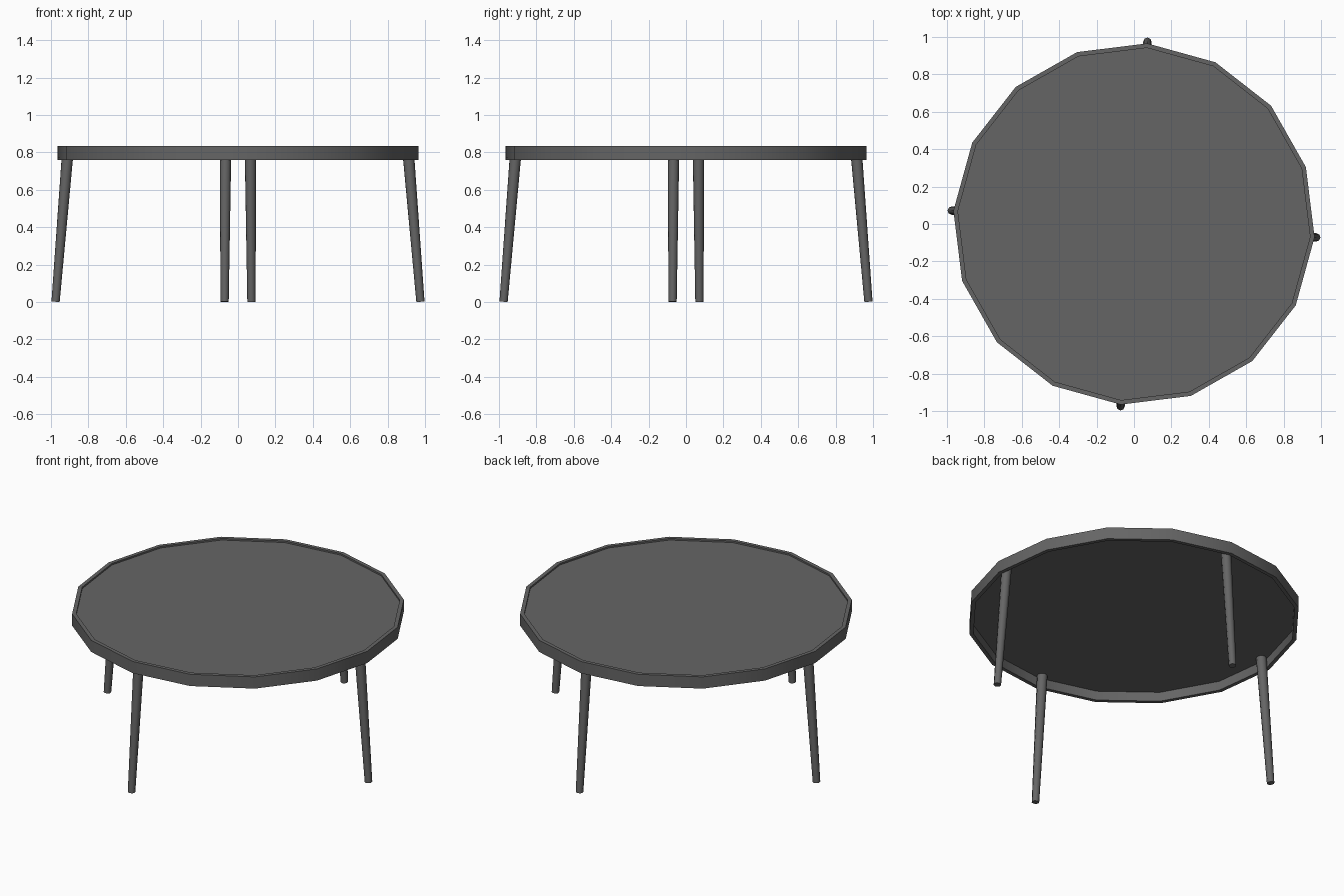
import bpy, bmesh, math
from mathutils import Vector

cube = bpy.data.objects.get("Cube")
if cube:
    bpy.data.objects.remove(cube, do_unlink=True)

SIDES = 16
TURN = math.radians(-4.2)      # twist of the whole table about z
GREY = (0.13, 0.13, 0.13, 1)

mat = bpy.data.materials.new("dark_grey")
mat.use_nodes = True
mat.diffuse_color = GREY
bsdf = mat.node_tree.nodes["Principled BSDF"]
bsdf.inputs["Base Color"].default_value = GREY
bsdf.inputs["Roughness"].default_value = 0.8


def finish(name, bm, smooth_angle):
    bmesh.ops.recalc_face_normals(bm, faces=bm.faces)
    mesh = bpy.data.meshes.new(name)
    bm.to_mesh(mesh)
    bm.free()
    mesh.materials.append(mat)
    obj = bpy.data.objects.new(name, mesh)
    bpy.context.collection.objects.link(obj)
    bpy.ops.object.select_all(action='DESELECT')
    obj.select_set(True)
    bpy.context.view_layer.objects.active = obj
    bpy.ops.object.shade_smooth_by_angle(angle=math.radians(smooth_angle))
    return obj


def ring(bm, radius, z):
    angles = [TURN + math.tau * i / SIDES for i in range(SIDES)]
    return [bm.verts.new((radius * math.cos(a), radius * math.sin(a), z)) for a in angles]


def bridge(bm, a, b):
    for i in range(SIDES):
        j = (i + 1) % SIDES
        bm.faces.new((a[i], a[j], b[j], b[i]))


# Raised rim: closed rectangular section swept round the polygon
bm = bmesh.new()
section = [(0.968, 0.76), (0.968, 0.835), (0.944, 0.835), (0.944, 0.76)]
rings = [ring(bm, r, z) for r, z in section]
for k in range(4):
    bridge(bm, rings[k], rings[(k + 1) % 4])
finish("table_rim", bm, 30)

# Thin panel set just below the top of the rim
bm = bmesh.new()
low, high = ring(bm, 0.946, 0.819), ring(bm, 0.946, 0.825)
bridge(bm, low, high)
bm.faces.new(low)
bm.faces.new(high)
finish("table_panel", bm, 30)

# Four splayed, tapered legs under the rim's corners
for n, name in enumerate(("left_leg", "back_leg", "right_leg", "front_leg")):
    a = TURN + n * math.pi / 2
    out = Vector((math.cos(a), math.sin(a), 0))
    foot = out * 0.978 + Vector((0, 0, 0.002))
    head = out * 0.911 + Vector((0, 0, 0.82))
    axis = head - foot
    bm = bmesh.new()
    bmesh.ops.create_cone(bm, cap_ends=True, segments=8, radius1=0.022,
                          radius2=0.031, depth=axis.length)
    leg = finish(name, bm, 50)
    leg.location = (foot + head) / 2
    leg.rotation_euler = axis.to_track_quat('Z', 'Y').to_euler()
